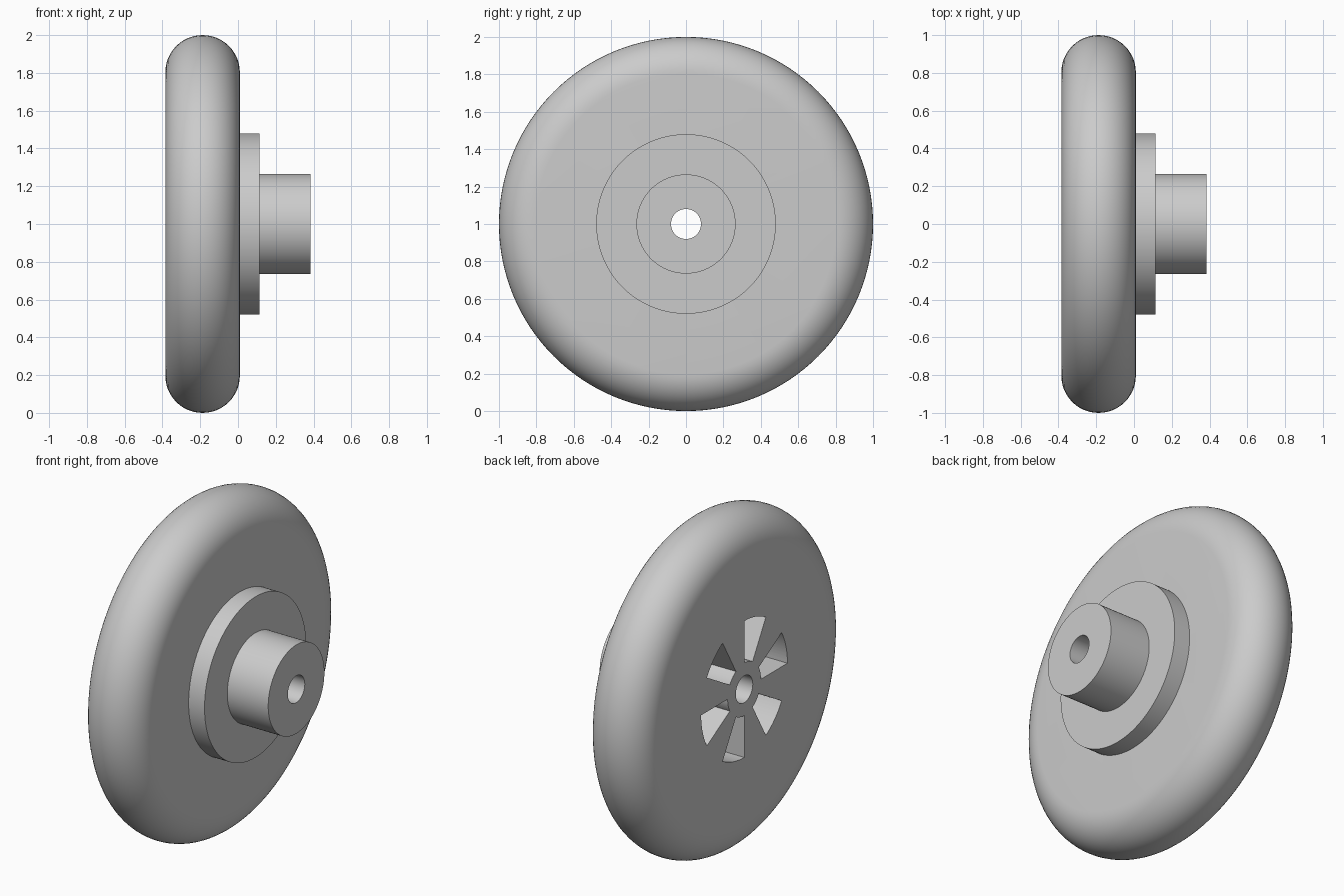
import bpy, bmesh, math

if "Cube" in bpy.data.objects:
    bpy.data.objects.remove(bpy.data.objects["Cube"])

SEG = 128
grey = bpy.data.materials.new("light grey")
grey.diffuse_color = (0.6, 0.6, 0.6, 1)
grey.use_nodes = True
grey.node_tree.nodes["Principled BSDF"].inputs["Base Color"].default_value = grey.diffuse_color


def new_object(name, bm):
    bmesh.ops.recalc_face_normals(bm, faces=bm.faces)
    mesh = bpy.data.meshes.new(name)
    bm.to_mesh(mesh)
    bm.free()
    mesh.materials.append(grey)
    ob = bpy.data.objects.new(name, mesh)
    bpy.context.collection.objects.link(ob)
    return ob


def lathe(name, profile):
    """Spin a closed (x, radius) outline around the x axis through z = 1."""
    bm = bmesh.new()
    rings = []
    for i in range(SEG):
        a = 2 * math.pi * i / SEG
        rings.append([bm.verts.new((x, -r * math.sin(a), 1 + r * math.cos(a)))
                      for x, r in profile])
    n = len(profile)
    for i in range(SEG):
        p, q = rings[i], rings[(i + 1) % SEG]
        for j in range(n):
            k = (j + 1) % n
            bm.faces.new((p[j], p[k], q[k], q[j]))
    return new_object(name, bm)


def activate(ob):
    bpy.ops.object.select_all(action='DESELECT')
    ob.select_set(True)
    bpy.context.view_layer.objects.active = ob


X0, X1, X2, X3 = -0.385, 0.01, 0.115, 0.385   # faces along the axle
BORE = 0.08

# wheel disc with a fully rounded rim
mid, rr = (X0 + X1) / 2, (X1 - X0) / 2
rim = [(mid - rr * math.cos(math.pi * i / 24), 1 - rr + rr * math.sin(math.pi * i / 24))
       for i in range(25)]
wheel = lathe("wheel_disc", [(X0, BORE)] + rim + [(X1, BORE)])

# stepped flange and hub
hub = lathe("flange_and_hub", [(X1, BORE), (X1, 0.48), (X2, 0.48),
                               (X2, 0.265), (X3, 0.265), (X3, BORE)])

# six wedge pockets cut through the disc and closed by the flange
bm = bmesh.new()
STEPS = 10
for k in range(6):
    angles = [math.radians(60 * k + 30 * i / STEPS) for i in range(STEPS + 1)]
    outline = [(0.407, a) for a in angles] + [(0.157, a) for a in reversed(angles)]
    verts = [bm.verts.new((X0 - 0.1, -r * math.sin(a), 1 + r * math.cos(a)))
             for r, a in outline]
    face = bm.faces.new(verts)
    ext = bmesh.ops.extrude_face_region(bm, geom=[face], use_keep_orig=True)
    moved = [g for g in ext["geom"] if isinstance(g, bmesh.types.BMVert)]
    bmesh.ops.translate(bm, vec=(X1 - X0 + 0.15, 0, 0), verts=moved)
cutter = new_object("pocket_cutter", bm)
cutter.hide_render = True

activate(wheel)
mod = wheel.modifiers.new("pockets", 'BOOLEAN')
mod.operation = 'DIFFERENCE'
mod.solver = 'EXACT'
mod.object = cutter
bpy.ops.object.modifier_apply(modifier=mod.name)
bpy.data.objects.remove(cutter)

for ob in (wheel, hub):
    activate(ob)
    bpy.ops.object.shade_smooth_by_angle(angle=math.radians(30))
